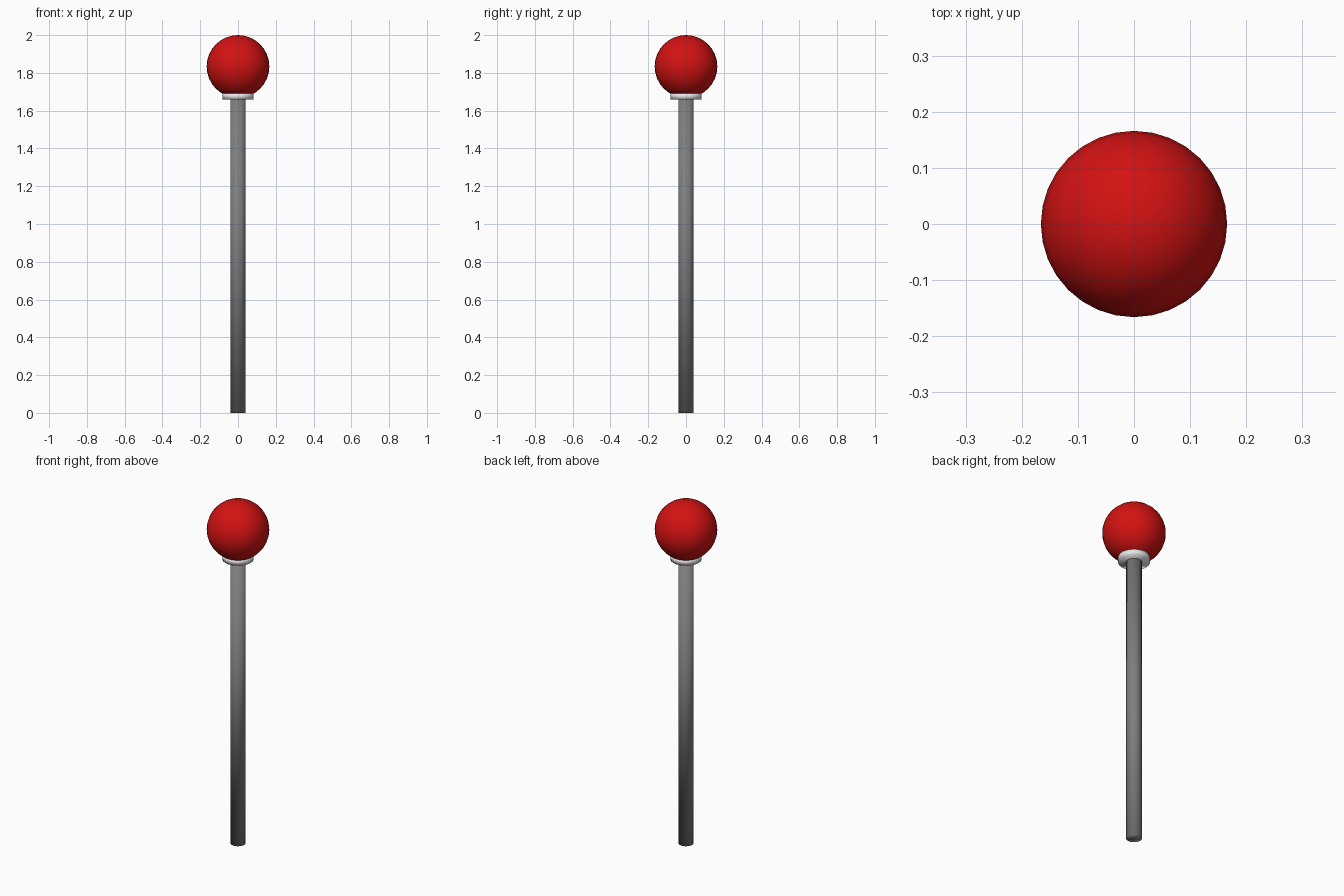
import bpy

# Remove the default cube
cube = bpy.data.objects.get("Cube")
if cube:
    bpy.data.objects.remove(cube, do_unlink=True)


def material(name, rgb):
    mat = bpy.data.materials.new(name)
    mat.use_nodes = True
    colour = (*rgb, 1.0)
    mat.diffuse_color = colour
    mat.node_tree.nodes["Principled BSDF"].inputs["Base Color"].default_value = colour
    return mat


def finish(name, mat):
    obj = bpy.context.object
    obj.name = name
    obj.data.name = name
    obj.data.materials.append(mat)
    bpy.ops.object.shade_smooth()
    return obj


def cylinder(name, radius, bottom, top, mat):
    bpy.ops.mesh.primitive_cylinder_add(
        vertices=32, radius=radius, depth=top - bottom,
        location=(0, 0, (bottom + top) / 2))
    return finish(name, mat)


red = material("red", (0.65, 0.006, 0.006))
grey = material("grey", (0.21, 0.21, 0.21))
white = material("off white", (0.8, 0.8, 0.8))

BALL_RADIUS = 0.166
COLLAR_BOTTOM = 1.66
COLLAR_TOP = 1.692

# Straight rod, standing on the ground
cylinder("rod", 0.041, 0, COLLAR_BOTTOM + 0.008, grey)

# Thin collar under the ball
cylinder("collar", 0.083, COLLAR_BOTTOM, COLLAR_TOP, white)

# Round knob on top
bpy.ops.mesh.primitive_uv_sphere_add(
    segments=32, ring_count=16, radius=BALL_RADIUS,
    location=(0, 0, 2 - BALL_RADIUS))
finish("ball", red)
